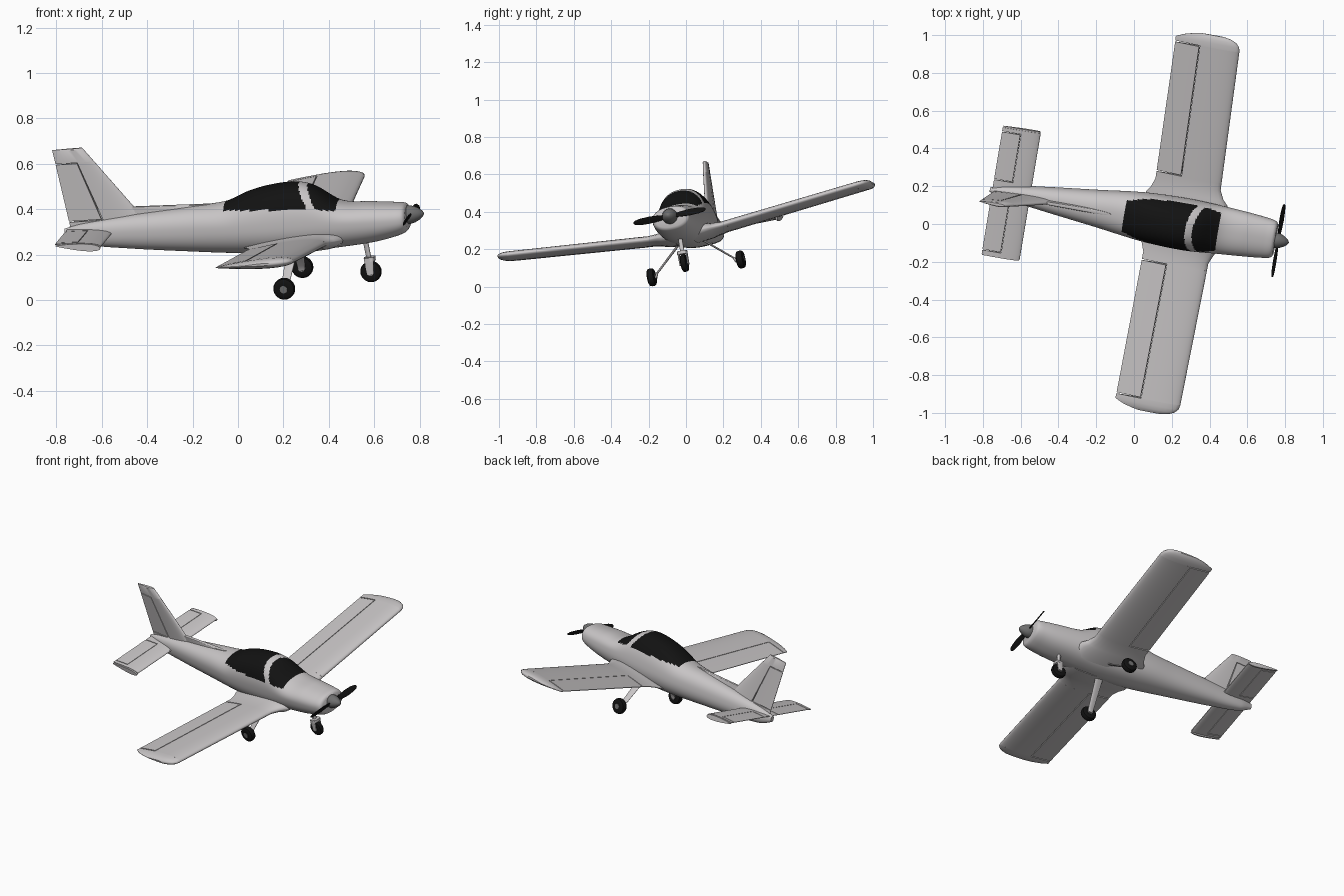
import bpy, bmesh, math
from mathutils import Matrix, Vector, Euler

if "Cube" in bpy.data.objects:
    bpy.data.objects.remove(bpy.data.objects["Cube"])

# The aircraft is built level (x forward, y left, z up), then banked, pitched and turned by POSE
POSE = Matrix.Translation((0.0086, 0.0513, 0.3103)) @ Euler(
    (math.radians(11.2), math.radians(-4.6), math.radians(-10.4)), 'XYZ').to_matrix().to_4x4()


def material(name, rgb):
    m = bpy.data.materials.new(name)
    m.diffuse_color = (*rgb, 1)
    m.use_nodes = True
    m.node_tree.nodes["Principled BSDF"].inputs["Base Color"].default_value = m.diffuse_color
    return m


BODY = material("light grey paint", (0.58, 0.56, 0.565))
BLACK = material("black", (0.006, 0.006, 0.006))
GREY = material("mid grey metal", (0.16, 0.16, 0.16))


def finish(name, bm, mats, local=Matrix(), mirror=False, angle=35):
    bmesh.ops.recalc_face_normals(bm, faces=bm.faces)
    me = bpy.data.meshes.new(name)
    bm.to_mesh(me)
    bm.free()
    me.transform(local)
    for m in mats:
        me.materials.append(m)
    ob = bpy.data.objects.new(name, me)
    bpy.context.collection.objects.link(ob)
    ob.matrix_world = POSE
    if mirror:
        mod = ob.modifiers.new("mirror", 'MIRROR')
        mod.use_axis = (False, True, False)
        mod.use_mirror_merge = False
    bpy.ops.object.select_all(action='DESELECT')
    ob.select_set(True)
    bpy.context.view_layer.objects.active = ob
    bpy.ops.object.shade_smooth_by_angle(angle=math.radians(angle))
    return ob


def loft(rings):
    bm = bmesh.new()
    vs = [[bm.verts.new(p) for p in r] for r in rings]
    n = len(rings[0])
    for a, b in zip(vs, vs[1:]):
        for i in range(n):
            bm.faces.new((a[i], a[(i + 1) % n], b[(i + 1) % n], b[i]))
    bm.faces.new(vs[0])
    bm.faces.new(vs[-1])
    return bm


def foil(le, te, y, z, thick, up=(0, 0, 1), t0=0.0, t1=1.0, n=14, droop=0.0):
    """Aerofoil ring; t0..t1 is the kept part of the chord."""
    up, top, low = Vector(up), [], []
    for i in range(n + 1):
        t = t0 + (t1 - t0) * (1 - math.cos(math.pi * i / n)) / 2
        h = thick * 5 * (.2969 * math.sqrt(t) - .126 * t - .3516 * t**2 + .2843 * t**3 - .1015 * t**4) + 0.0012
        base = Vector((le + (te - le) * t, y, z + droop * t))
        top.append(base + up * h)
        low.append(base - up * h)
    return top[::-1] + low


def spline(rows, x):
    """Catmull-Rom through rows keyed by their first value."""
    k = max(i for i in range(len(rows) - 1) if rows[i][0] <= x + 1e-9)
    p, q = rows[k], rows[k + 1]
    o, r = rows[max(k - 1, 0)], rows[min(k + 2, len(rows) - 1)]
    h = q[0] - p[0]
    t = (x - p[0]) / h
    out = []
    for j in range(1, len(p)):
        m0 = (q[j] - o[j]) / (q[0] - o[0]) * h
        m1 = (r[j] - p[j]) / (r[0] - p[0]) * h
        out.append((2*t**3 - 3*t*t + 1) * p[j] + (t**3 - 2*t*t + t) * m0 + (3*t*t - 2*t**3) * q[j] + (t**3 - t*t) * m1)
    return out


# Fuselage: x, half width, bottom, top, height of widest point
STATIONS = [
    (-.78, .012, .03, .068, .05), (-.70, .034, -.008, .085, .042), (-.5, .062, -.042, .105, .036),
    (-.2, .098, -.080, .122, .028), (-.05, .118, -.097, .131, .024), (.05, .128, -.106, .166, .022),
    (.15, .133, -.112, .187, .02), (.27, .135, -.115, .192, .018), (.35, .133, -.114, .168, .016),
    (.46, .127, -.11, .092, .008), (.6, .117, -.1, .074, 0), (.70, .107, -.082, .063, -.004),
    (.745, .097, -.066, .056, -.004), (.755, .082, -.052, .044, -.004)]
rings, SEG, COUNT = [], 80, 250
for i in range(COUNT + 1):
    x = -.78 + 1.535 * i / COUNT
    w, zb, zt, zm = spline(STATIONS, x)
    ring = []
    for k in range(SEG):
        a = 2 * math.pi * k / SEG
        c, s = math.cos(a), math.sin(a)
        e = 2 / 2.3
        ring.append((x, math.copysign(abs(c)**e, c) * w,
                     zm + math.copysign(abs(s)**e, s) * ((zt - zm) if s > 0 else (zm - zb))))
    rings.append(ring)
bm = loft(rings)
# Canopy glass: above the sill, behind the nose, split by a slanted frame
for f in bm.faces:
    p = f.calc_center_median()
    sill = .106 - .045 * max(p.x, 0) if p.x < .32 else .0916 - .19 * (p.x - .32)
    frame = abs(p.x - (.345 - .4 * (p.z - .09))) < .017
    if -.048 < p.x < .455 and p.z > sill and not frame:
        f.material_index = 1
finish("fuselage_and_canopy", bm, [BODY, BLACK])


# Wings with a cut-out trailing edge, and the long control surface in it
def wing_z(y):
    return -.065 + (y - .1) * .095


def wing_le(y):
    return .424 - .022 * y


def wing_te(y):
    return .071 - .014 * y


def wing_ring(y, le=None, te=None, thick=.05, **kw):
    return foil(le or wing_le(y), te or wing_te(y), y, wing_z(y), thick, **kw)


HINGE = .61
finish("wings", loft([
    wing_ring(.05, .48, .02, .085), wing_ring(.12, .47, .03, .075), wing_ring(.15, .442, .05, .062),
    wing_ring(.20), wing_ring(.24), wing_ring(.24, t1=HINGE), wing_ring(.965, t1=HINGE, thick=.044),
    wing_ring(.965, thick=.044), wing_ring(.99, .398, .056, .042), wing_ring(1.01, .38, .10, .034),
    wing_ring(1.024, .35, .15, .022), wing_ring(1.031, .31, .19, .008)]), [BODY], mirror=True)
finish("flaps", loft([wing_ring(.246, t0=HINGE + .012, thick=.052),
                      wing_ring(.959, t0=HINGE + .012, thick=.046)]), [BODY], mirror=True)


# Tailplane, elevators and tip plates
def tail_ring(y, thick=.022, **kw):
    return foil(-.565, -.767, y, .038, thick, droop=.026, **kw)


finish("tailplane", loft([tail_ring(0), tail_ring(.06), tail_ring(.06, t1=.5), tail_ring(.325, t1=.5),
                          tail_ring(.325), tail_ring(.345)]), [BODY], mirror=True)
finish("elevators", loft([tail_ring(.064, t0=.515), tail_ring(.321, t0=.515)]), [BODY], mirror=True)
finish("tailplane_tips", loft([foil(-.567, -.765, y, .032, .03, droop=.026) for y in (.345, .353)]),
       [BODY], mirror=True)

# Fin, rudder and dorsal ridge
SIDE = (0, 1, 0)


def fin_ring(z, thick=.03, **kw):
    f = (z - .085) / .337
    return foil(-.42 - .24 * f, -.755 - .04 * f, 0, z, thick, up=SIDE, **kw)


finish("fin", loft([fin_ring(.03), fin_ring(.085), fin_ring(.095), fin_ring(.095, t1=.53),
                    fin_ring(.36, .024, t1=.42), fin_ring(.36, .024), fin_ring(.418, .02),
                    fin_ring(.423, .012)]), [BODY])
finish("rudder", loft([fin_ring(.099, t0=.55), fin_ring(.356, .024, t0=.44)]), [BODY])
finish("dorsal_ridge", loft([foil(-.10, -.68, 0, .08, .03, up=SIDE), foil(-.12, -.66, 0, .127, .02, up=SIDE),
                             foil(-.46, -.64, 0, .142, .014, up=SIDE)]), [BODY])


def revolve(profile, seg=32):
    """Rings about the x axis from (x, radius) pairs."""
    return loft([[(x, r * math.cos(2 * math.pi * k / seg), r * math.sin(2 * math.pi * k / seg))
                  for k in range(seg)] for x, r in profile])


# Spinner and two-bladed propeller
finish("spinner", revolve([(.745, .040), (.766, .041), (.785, .036), (.805, .026), (.82, .014), (.828, .002)]),
       [GREY], Matrix.Translation((0, 0, .005)))
for k in range(2):
    blade = loft([foil(c, -c, y, 0, .005) for y, c in
                  ((.02, .010), (.06, .016), (.11, .02), (.16, .018), (.19, .012), (.199, .004))])
    finish("propeller_blade", blade, [BLACK], Matrix.Translation((.77, 0, .005))
           @ Matrix.Rotation(math.pi * k, 4, 'X') @ Matrix.Rotation(math.radians(62), 4, 'Y'))


# Wheels: tyre with rounded shoulders and a hub
def wheel(name, x, y, z, r, w, mirror):
    place = Matrix.Translation((x, y, z)) @ Matrix.Rotation(math.pi / 2, 4, 'Z')
    tyre = [(-w, r * .5), (-w, r * .75), (-w * .75, r * .93), (-w * .3, r), (w * .3, r),
            (w * .75, r * .93), (w, r * .75), (w, r * .5)]
    finish(name + "_tyre", revolve(tyre), [BLACK], place, mirror)
    finish(name + "_hub", revolve([(-w - .003, r * .35), (w + .003, r * .35)], 20), [GREY], place, mirror)


wheel("main_wheel", .213, .246, -.235, .048, .020, True)
wheel("nose_wheel", .562, 0, -.235, .047, .017, False)

# Undercarriage legs
finish("main_legs", loft([foil(.262, .212, .06, -.09, .014, up=SIDE),
                          foil(.232, .196, .214, -.222, .012, up=SIDE),
                          foil(.228, .198, .222, -.245, .010, up=SIDE)]), [BODY], mirror=True)
finish("nose_leg", loft([foil(.562, .540, 0, -.08, .02, up=SIDE), foil(.571, .549, 0, -.18, .02, up=SIDE)]), [BODY])
finish("nose_fork_bridge", loft([foil(.588, .538, 0, -.168, .05, up=SIDE),
                                 foil(.588, .538, 0, -.186, .056, up=SIDE)]), [BODY])
finish("nose_fork_sides", loft([foil(.584, .540, .022, -.17, .007, up=SIDE),
                                foil(.576, .548, .022, -.245, .007, up=SIDE)]), [BODY], mirror=True)
